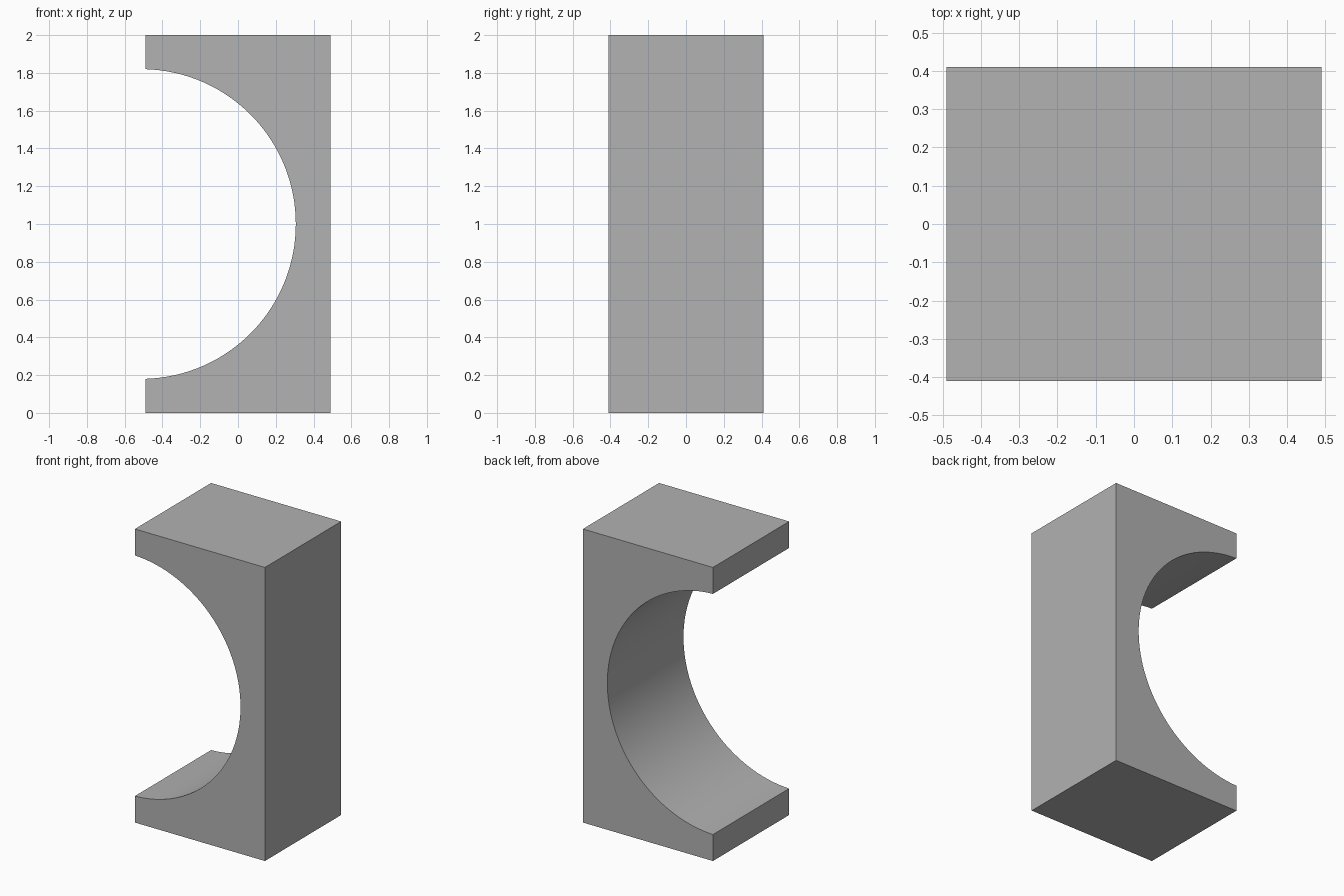
import bpy
import bmesh
import math

cube = bpy.data.objects.get("Cube")
if cube:
    bpy.data.objects.remove(cube, do_unlink=True)

HALF_X, HALF_Y, HEIGHT = 0.49, 0.41, 2.0
RADIUS, CENTRE_X, CENTRE_Z = 0.82, -0.514, 1.0
SEGMENTS = 64

grey = bpy.data.materials.new("plain_grey")
grey.use_nodes = True
colour = (0.445, 0.445, 0.445, 1.0)
grey.diffuse_color = colour
grey.node_tree.nodes["Principled BSDF"].inputs["Base Color"].default_value = colour

# Side profile: rectangle with a round bite out of its right-hand side
limit = math.acos((-HALF_X - CENTRE_X) / RADIUS)
profile = [(-HALF_X, 0), (HALF_X, 0), (HALF_X, HEIGHT), (-HALF_X, HEIGHT)]
for i in range(SEGMENTS + 1):
    a = limit - 2 * limit * i / SEGMENTS
    profile.append((CENTRE_X + RADIUS * math.cos(a), CENTRE_Z + RADIUS * math.sin(a)))

# Extrude the profile from front to back
bm = bmesh.new()
face = bm.faces.new([bm.verts.new((x, -HALF_Y, z)) for x, z in profile])
result = bmesh.ops.extrude_face_region(bm, geom=[face], use_keep_orig=True)
moved = [v for v in result["geom"] if isinstance(v, bmesh.types.BMVert)]
bmesh.ops.translate(bm, verts=moved, vec=(0, 2 * HALF_Y, 0))
bmesh.ops.recalc_face_normals(bm, faces=bm.faces)

mesh = bpy.data.meshes.new("arched_block")
bm.to_mesh(mesh)
bm.free()
mesh.materials.append(grey)
block = bpy.data.objects.new("arched_block", mesh)
bpy.context.collection.objects.link(block)

# Smooth the hollow, keep the box edges sharp
bpy.ops.object.select_all(action="DESELECT")
block.select_set(True)
bpy.context.view_layer.objects.active = block
bpy.ops.object.shade_smooth_by_angle(angle=math.radians(30))
